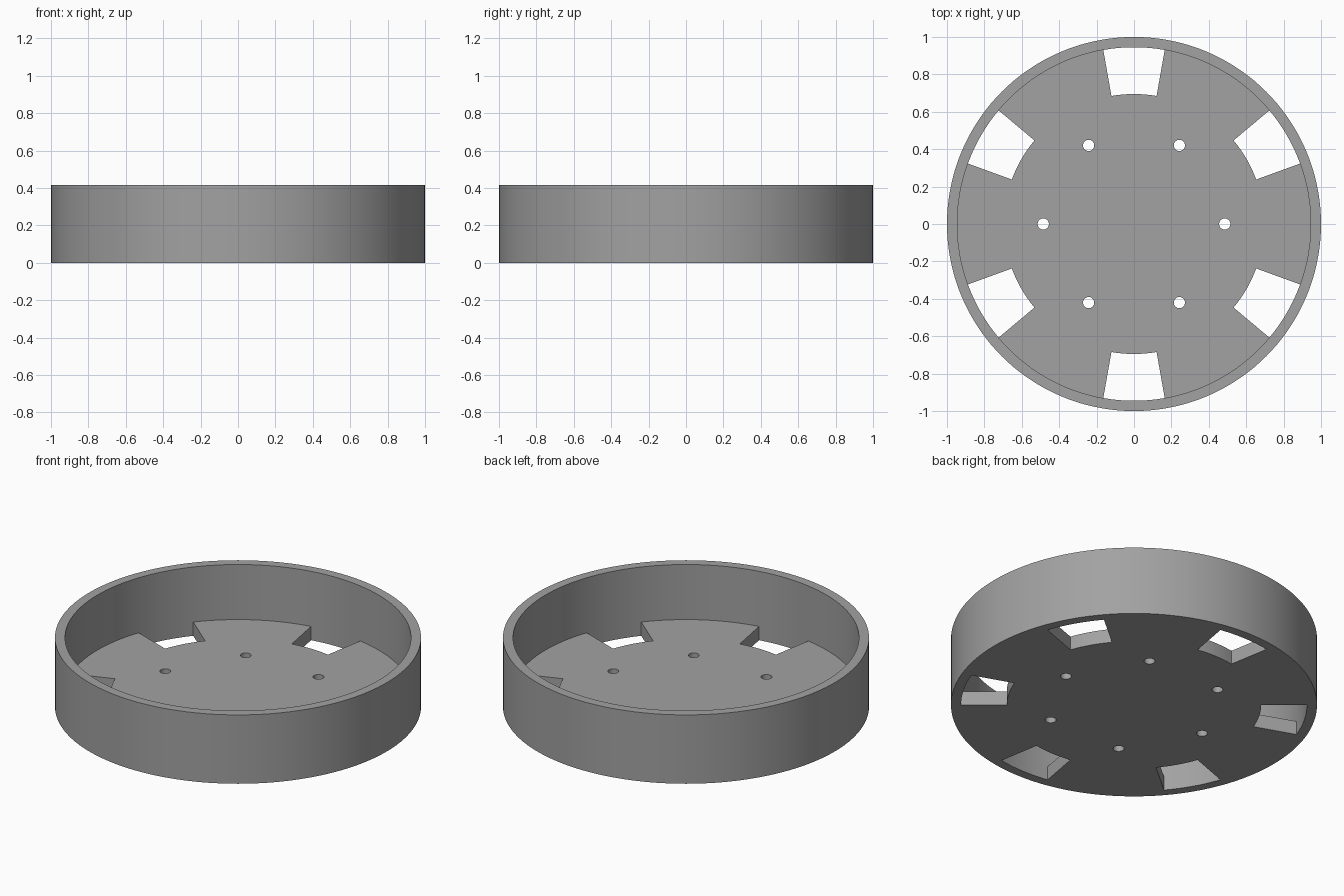
import bpy, bmesh, math
from mathutils import Matrix, Vector

if "Cube" in bpy.data.objects:
    bpy.data.objects.remove(bpy.data.objects["Cube"])

SEG = 144                       # 2.5 degree steps
R_SLOT, R_IN, R_OUT = 0.695, 0.945, 1.0
FLOOR, HEIGHT = 0.083, 0.415

grey = bpy.data.materials.new("plain grey")
grey.diffuse_color = (0.36, 0.36, 0.36, 1)
grey.use_nodes = True
grey.node_tree.nodes["Principled BSDF"].inputs["Base Color"].default_value = grey.diffuse_color


def make_object(name, bm):
    bmesh.ops.recalc_face_normals(bm, faces=bm.faces)
    mesh = bpy.data.meshes.new(name)
    bm.to_mesh(mesh)
    bm.free()
    mesh.materials.append(grey)
    ob = bpy.data.objects.new(name, mesh)
    bpy.context.collection.objects.link(ob)
    return ob


def raise_faces(bm, faces, dz):
    new = bmesh.ops.extrude_face_region(bm, geom=faces)["geom"]
    verts = [g for g in new if isinstance(g, bmesh.types.BMVert)]
    bmesh.ops.translate(bm, vec=Vector((0, 0, dz)), verts=verts)
    return [g for g in new if isinstance(g, bmesh.types.BMFace)]


# Flat plan: centre disc, spoke band with six slots, outer rim band
bm = bmesh.new()
rings = [[bm.verts.new((r * math.cos(math.tau * i / SEG), r * math.sin(math.tau * i / SEG), 0))
          for i in range(SEG)] for r in (R_SLOT, R_IN, R_OUT)]
bm.faces.new(rings[0])
for i in range(SEG):
    j = (i + 1) % SEG
    angle = (i + 0.5) * 360 / SEG
    in_slot = abs(angle % 60 - 30) < 10
    for k in (0, 1):
        if k == 1 or not in_slot:
            bm.faces.new((rings[k][i], rings[k + 1][i], rings[k + 1][j], rings[k][j]))

# Floor thickness, then the wall raised from the rim band
top = raise_faces(bm, bm.faces[:], FLOOR)
rim = [f for f in top if len(f.verts) == 4
       and all(v.co.xy.length > R_IN - 0.01 for v in f.verts)]
raise_faces(bm, rim, HEIGHT - FLOOR)
tray = make_object("round_tray", bm)

# Six bolt holes
bm = bmesh.new()
for i in range(6):
    a = math.radians(60 * i)
    bmesh.ops.create_cone(bm, cap_ends=True, segments=32, radius1=0.03, radius2=0.03, depth=0.4,
                          matrix=Matrix.Translation((0.485 * math.cos(a), 0.485 * math.sin(a), 0.04)))
cutter = make_object("bolt_hole_cutter", bm)
cutter.hide_render = True
mod = tray.modifiers.new("bolt holes", 'BOOLEAN')
mod.operation, mod.solver, mod.object = 'DIFFERENCE', 'EXACT', cutter

bpy.context.view_layer.objects.active = tray
tray.select_set(True)
bpy.ops.object.modifier_apply(modifier=mod.name)
bpy.data.objects.remove(cutter)
bpy.ops.object.shade_smooth_by_angle(angle=math.radians(30))
